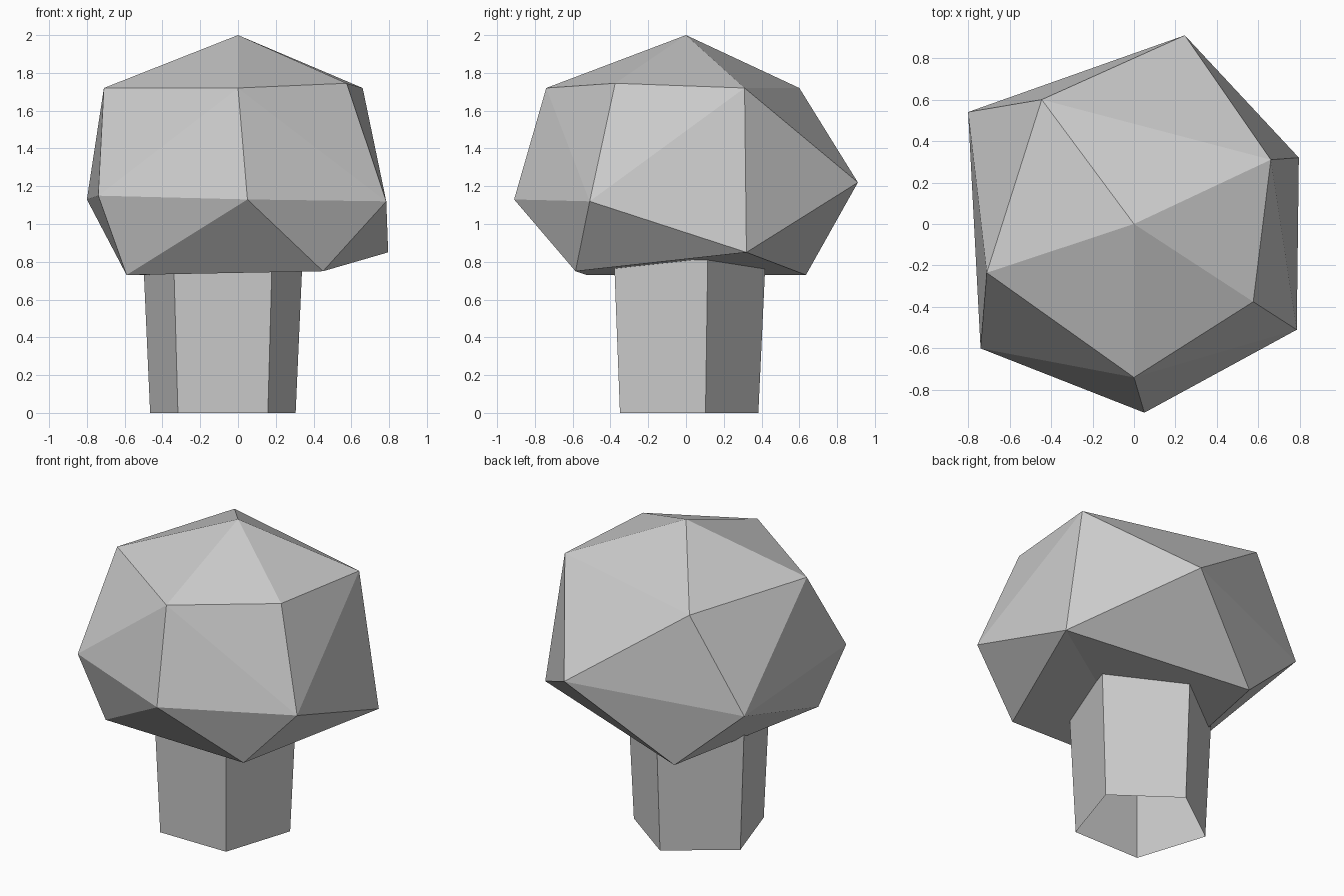
import bpy
import bmesh
from math import cos, sin, tau, pi
from mathutils import Vector

cube = bpy.data.objects.get("Cube")
if cube:
    bpy.data.objects.remove(cube, do_unlink=True)


def make_material(name, colour):
    material = bpy.data.materials.new(name)
    material.use_nodes = True
    material.diffuse_color = colour
    for node in material.node_tree.nodes:
        if node.type == "BSDF_PRINCIPLED":
            node.inputs["Base Color"].default_value = colour
            node.inputs["Roughness"].default_value = 0.8
    return material


def make_object(name, bm, material):
    mesh = bpy.data.meshes.new(name)
    bm.to_mesh(mesh)
    bm.free()
    mesh.materials.append(material)
    for polygon in mesh.polygons:
        polygon.use_smooth = False
    obj = bpy.data.objects.new(name, mesh)
    bpy.context.scene.collection.objects.link(obj)
    return obj


grey = make_material("plain grey", (0.6, 0.6, 0.6, 1))

# Crown: irregular faceted boulder of foliage, wrapped around its corner points
apex = [(0, 0, 2)]
shoulder = [(-0.71, -0.235, 1.72), (0, -0.74, 1.72), (0.575, -0.375, 1.745),
            (0.66, 0.31, 1.72), (-0.445, 0.6, 1.72)]
waist = [(-0.8, 0.54, 1.13), (-0.74, -0.6, 1.15), (0.05, -0.91, 1.13),
         (0.785, -0.51, 1.12), (0.795, 0.32, 0.85), (0.245, 0.91, 1.22)]
underside = [(-0.59, -0.525, 0.73), (0.45, -0.585, 0.75), (-0.36, 0.635, 0.73)]

bm = bmesh.new()
for point in apex + shoulder + waist + underside:
    bm.verts.new(point)
bmesh.ops.convex_hull(bm, input=bm.verts[:])

# Fold the underside inwards along its other diagonal
ends = [Vector(p) for p in underside[1:]]
fold = [e for e in bm.edges
        if all(min((v.co - p).length for p in ends) < 0.001 for v in e.verts)]
if fold:
    bmesh.ops.rotate_edges(bm, edges=fold, use_ccw=True)
bmesh.ops.recalc_face_normals(bm, faces=bm.faces[:])
make_object("crown", bm, grey)

# Trunk: open five-sided tube, slightly wider where it enters the crown
SIDES = 5
bm = bmesh.new()
rings = []
for radius, z in ((0.405, 0), (0.452, 1)):
    angles = [pi / 2 + tau * i / SIDES for i in range(SIDES)]
    rings.append([bm.verts.new((-0.08 + radius * cos(a), -0.022 + radius * sin(a), z))
                  for a in angles])
low, high = rings
for i in range(SIDES):
    j = (i + 1) % SIDES
    bm.faces.new((low[i], low[j], high[j], high[i]))
make_object("trunk", bm, grey)
